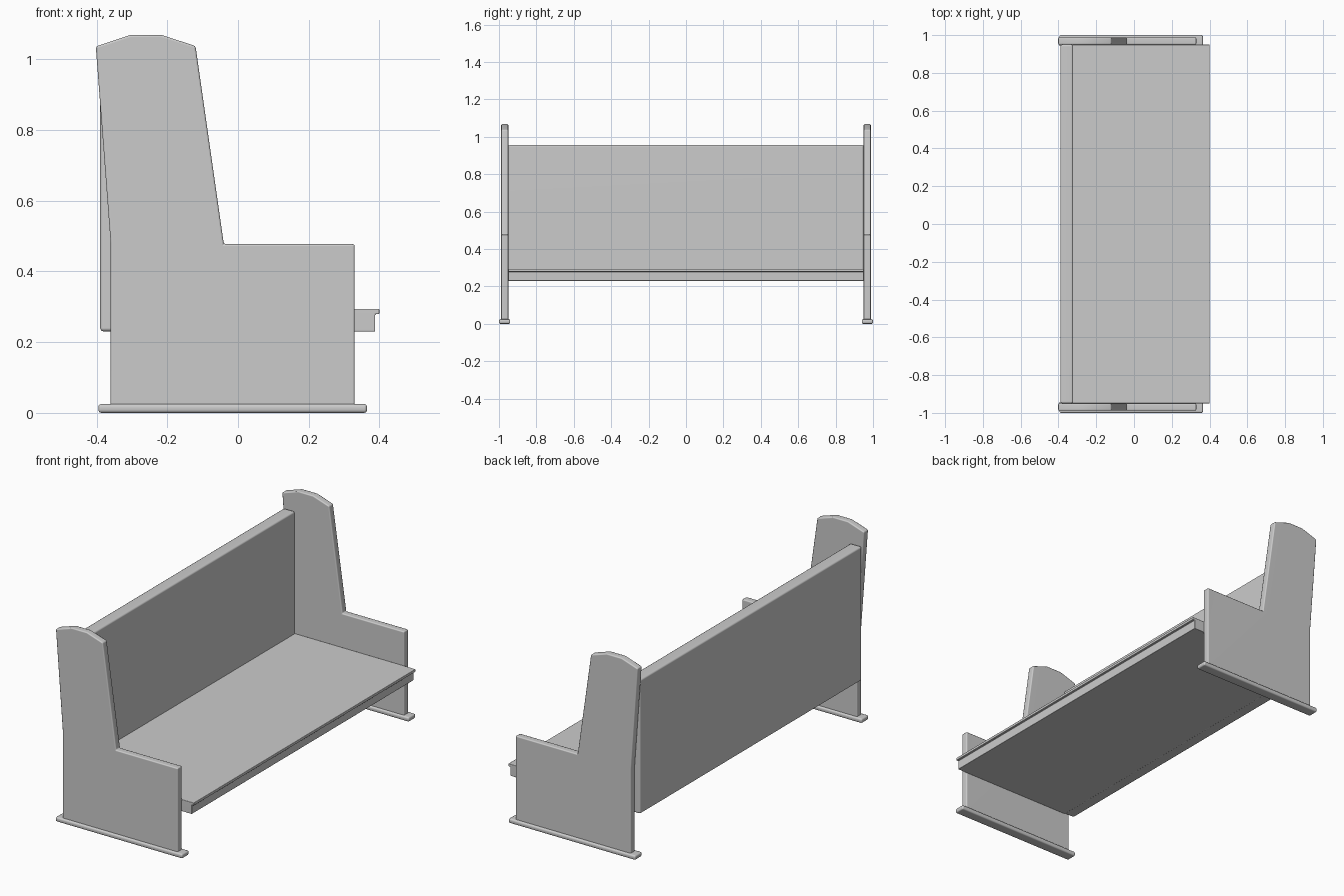
import bpy, bmesh
from math import radians

cube = bpy.data.objects.get("Cube")
if cube:
    bpy.data.objects.remove(cube, do_unlink=True)

GREY = (0.6, 0.6, 0.6, 1.0)
mat = bpy.data.materials.new("light grey")
mat.use_nodes = True
mat.diffuse_color = GREY
mat.node_tree.nodes["Principled BSDF"].inputs["Base Color"].default_value = GREY


def extrude_profile(name, profile, y0, y1, bevel, min_angle=25):
    """Extrude an (x, z) outline along y and round its sharp edges."""
    bm = bmesh.new()
    face = bm.faces.new([bm.verts.new((x, y0, z)) for x, z in profile])
    ext = bmesh.ops.extrude_face_region(bm, geom=[face], use_keep_orig=True)
    moved = [v for v in ext["geom"] if isinstance(v, bmesh.types.BMVert)]
    bmesh.ops.translate(bm, verts=moved, vec=(0, y1 - y0, 0))
    bmesh.ops.recalc_face_normals(bm, faces=bm.faces)
    sharp = [e for e in bm.edges if e.calc_face_angle(0) > radians(min_angle)]
    bmesh.ops.bevel(bm, geom=sharp, offset=bevel, segments=2, profile=0.5,
                    affect='EDGES', clamp_overlap=True)
    mesh = bpy.data.meshes.new(name)
    bm.to_mesh(mesh)
    bm.free()
    mesh.materials.append(mat)
    obj = bpy.data.objects.new(name, mesh)
    bpy.context.collection.objects.link(obj)
    bpy.ops.object.select_all(action='DESELECT')
    obj.select_set(True)
    bpy.context.view_layer.objects.active = obj
    bpy.ops.object.shade_smooth_by_angle(angle=radians(50))
    weighted = obj.modifiers.new("Weighted normals", 'WEIGHTED_NORMAL')
    weighted.keep_sharp = True
    return obj


def rect(x0, x1, z0, z1):
    return [(x0, z0), (x1, z0), (x1, z1), (x0, z1)]


# End panels: low arm at the seat front, tall tapering wing at the back
panel = [(-0.36, 0.015), (0.33, 0.015), (0.33, 0.477), (-0.04, 0.477),
         (-0.12, 1.037), (-0.215, 1.068), (-0.305, 1.068),
         (-0.402, 1.036), (-0.36, 0.48)]
for side, label in ((-1, "near"), (1, "far")):
    extrude_profile(label + "_end_panel", panel, side * 0.95, side * 0.988, 0.006)
    extrude_profile(label + "_foot_rail", rect(-0.395, 0.365, 0, 0.025),
                    side * 0.94, side * 1.0, 0.008)

# Backrest board
extrude_profile("backrest", rect(-0.39, -0.322, 0.23, 0.957), -0.95, 0.95, 0.01)

# Seat with an overhanging front lip
seat = [(-0.33, 0.23), (0.388, 0.23), (0.388, 0.279), (0.4, 0.279),
        (0.4, 0.294), (-0.33, 0.294)]
extrude_profile("seat", seat, -0.95, 0.95, 0.003)
